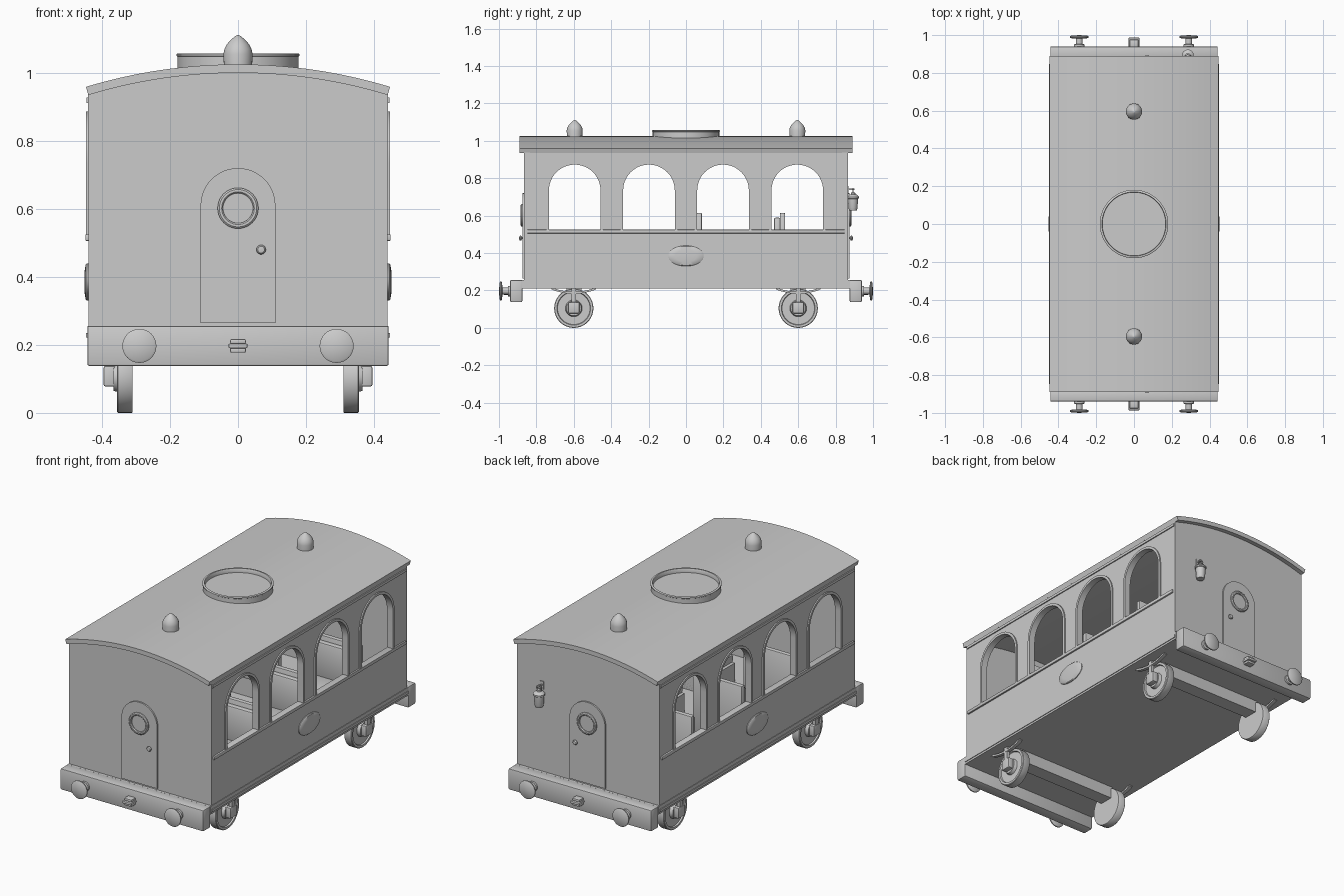
import bpy, bmesh, math
from mathutils import Matrix, Vector

if "Cube" in bpy.data.objects:
    bpy.data.objects.remove(bpy.data.objects["Cube"])

grey = bpy.data.materials.new("plain grey")
grey.diffuse_color = (0.6, 0.6, 0.6, 1)
grey.use_nodes = True
grey.node_tree.nodes["Principled BSDF"].inputs["Base Color"].default_value = grey.diffuse_color
SIDE = Matrix(((0, 0, 1), (1, 0, 0), (0, 1, 0)))   # local xy -> world yz
END = Matrix(((1, 0, 0), (0, 0, -1), (0, 1, 0)))   # local xy -> world xz


def add(name, bm):
    me = bpy.data.meshes.new(name)
    bmesh.ops.recalc_face_normals(bm, faces=bm.faces)
    bm.to_mesh(me)
    bm.free()
    me.materials.append(grey)
    ob = bpy.data.objects.new(name, me)
    bpy.context.collection.objects.link(ob)
    return ob


def box(name, x, y, z, bevel=0):
    """Box from (min, max) pairs."""
    bm = bmesh.new()
    bmesh.ops.create_cube(bm, size=1)
    for v in bm.verts:
        v.co = [(r[0] + r[1]) / 2 + c * (r[1] - r[0]) for r, c in zip((x, y, z), v.co)]
    if bevel:
        bmesh.ops.bevel(bm, geom=bm.edges[:], offset=bevel, segments=2, profile=0.5, affect='EDGES')
    return add(name, bm)


def lathe(name, profile, loc, axis=(0, 0, 1), n=32, scale=(1, 1, 1)):
    """Revolve (radius, height) points about an axis."""
    bm = bmesh.new()
    rings = []
    for r, h in profile:
        if r == 0:
            rings.append([bm.verts.new((0, 0, h))])
        else:
            rings.append([bm.verts.new((r * math.cos(math.tau * i / n), r * math.sin(math.tau * i / n), h))
                          for i in range(n)])
    for a, b in zip(rings, rings[1:]):
        for i in range(n):
            j = (i + 1) % n
            q = [a[i % len(a)], a[j % len(a)], b[j % len(b)], b[i % len(b)]]
            bm.faces.new(list(dict.fromkeys(q)))
    rot = Vector(axis).to_track_quat('Z', 'Y').to_matrix().to_4x4()
    bm.transform(Matrix.Translation(loc) @ Matrix.Diagonal((*scale, 1)) @ rot)
    return add(name, bm)


def plate(name, loops, thick, frame, loc):
    """Flat outline (further loops are holes) extruded symmetrically."""
    cu = bpy.data.curves.new(name, 'CURVE')
    cu.dimensions, cu.fill_mode, cu.extrude = '2D', 'BOTH', thick / 2
    for pts in loops:
        s = cu.splines.new('POLY')
        s.points.add(len(pts) - 1)
        for p, c in zip(s.points, pts):
            p.co = (c[0], c[1], 0, 1)
        s.use_cyclic_u = True
    tmp = bpy.data.objects.new("tmp", cu)
    bpy.context.collection.objects.link(tmp)
    me = bpy.data.meshes.new_from_object(tmp.evaluated_get(bpy.context.evaluated_depsgraph_get()))
    bm = bmesh.new()
    bm.from_mesh(me)
    bpy.data.objects.remove(tmp)
    bpy.data.meshes.remove(me)
    bmesh.ops.remove_doubles(bm, verts=bm.verts, dist=1e-5)
    bm.transform(Matrix.Translation(loc) @ frame.to_4x4())
    return add(name, bm)


def arch(c, r, z0, spring, n=24):
    return [(c - r, z0), (c + r, z0)] + [
        (c + r * math.cos(math.pi * i / n), spring + r * math.sin(math.pi * i / n)) for i in range(n + 1)]


def roof_arc(r, n=32):
    a = math.radians(16.83)
    return [(r * math.sin(a - 2 * a * i / n), r * math.cos(a - 2 * a * i / n) - 0.52) for i in range(n + 1)]


# Roof slab, finials and round vent
plate("roof", [roof_arc(1.545) + roof_arc(1.52)[::-1]], 1.78, END, (0, 0, 0))
for y in (-0.595, 0.595):
    lathe("roof_finial", [(0, 1.01), (0.041, 1.01), (0.043, 1.055), (0.04, 1.07), (0.032, 1.085),
                          (0.02, 1.098), (0.008, 1.108), (0, 1.112)], (0, y, 0))
lathe("roof_vent", [(0, 1.0), (0.178, 1.0), (0.178, 1.048), (0.181, 1.05), (0.181, 1.055), (0.178, 1.057),
                    (0.17, 1.057), (0.168, 1.054), (0.168, 1.034), (0, 1.034)], (0, 0, 0), n=64)

# Floor and sole bar
box("floor", (-0.443, 0.443), (-0.878, 0.878), (0.21, 0.255))
WINDOWS = (-0.595, -0.198, 0.198, 0.595)

for s in (-1, 1):
    # Side wall with four arched openings and their frames
    wall = [(-0.836, 0.255), (0.836, 0.255), (0.836, 0.938), (-0.836, 0.938)]
    plate("side_wall", [wall] + [arch(c, 0.14, 0.52, 0.735) for c in WINDOWS], 0.03, SIDE, (s * 0.425, 0, 0))
    for c in WINDOWS:
        plate("window_frame", [arch(c, 0.152, 0.515, 0.735), arch(c, 0.138, 0.52, 0.735)],
              0.037, SIDE, (s * 0.4285, 0, 0))
    box("window_sill_rail", sorted((s * 0.41, s * 0.449)), (-0.85, 0.85), (0.506, 0.525), 0.003)
    box("eaves_strip", sorted((s * 0.43, s * 0.446)), (-0.86, 0.86), (0.912, 0.927))
    box("sole_strip", sorted((s * 0.43, s * 0.447)), (-0.87, 0.87), (0.221, 0.235))
    # Oval side plaque
    lathe("oval_plaque", [(1, 0), (1, 0.004), (0.93, 0.008), (0.6, 0.011), (0, 0.012)],
          (s * 0.44, 0, 0.385), (s, 0, 0), 40, (1, 0.095, 0.055))

    # End wall, arched door, porthole and knob
    plate("end_wall", [[(-0.44, 0.255), (0.44, 0.255)] + roof_arc(1.522)], 0.03, END, (0, s * 0.85, 0))
    plate("end_door", [arch(0, 0.11, 0.265, 0.61)], 0.012, END, (0, s * 0.868, 0))
    lathe("door_porthole", [(0.06, 0), (0.06, 0.008), (0.055, 0.012), (0.048, 0.012), (0.044, 0.008),
                            (0.044, 0.003), (0, 0.003)], (0, s * 0.872, 0.602), (0, s, 0), 40)
    lathe("door_knob", [(0.006, 0), (0.006, 0.005), (0.012, 0.008), (0.014, 0.013), (0.01, 0.019), (0, 0.021)],
          (0.068, s * 0.872, 0.48), (0, s, 0), 16)

    # Buffer beam with buffers and coupling
    box("buffer_beam", (-0.443, 0.443), sorted((s * 0.875, s * 0.94)), (0.138, 0.256), 0.006)
    for x in (-0.29, 0.29):
        lathe("buffer", [(0.028, 0), (0.028, 0.012), (0.018, 0.014), (0.018, 0.042), (0.046, 0.045),
                         (0.05, 0.048), (0.05, 0.054), (0.044, 0.058), (0, 0.061)],
              (x, s * 0.939, 0.197), (0, s, 0))
    for z, d, w in ((0.184, 0.976, 0.023), (0.197, 0.987, 0.028), (0.21, 0.976, 0.023)):
        box("coupling", (-w, w), sorted((s * 0.93, s * d)), (z - 0.007, z + 0.007), 0.004)

    # Axle beam, wheels, axle boxes and leaf springs
    y = s * 0.6
    box("axle_beam", (-0.32, 0.32), (y - 0.04, y + 0.04), (0.142, 0.212))
    for x in (-1, 1):
        lathe("wheel", [(0, 0), (0.103, 0), (0.105, 0.003), (0.105, 0.043), (0.102, 0.046), (0.09, 0.046),
                        (0.087, 0.038), (0.045, 0.038), (0.04, 0.056), (0, 0.058)],
              (x * 0.31, y, 0.105), (x, 0, 0), 40)
        box("axle_box", sorted((x * 0.36, x * 0.395)), (y - 0.03, y + 0.03), (0.078, 0.138), 0.005)
        box("spring_hanger", sorted((x * 0.374, x * 0.392)), (y - 0.013, y + 0.013), (0.13, 0.212))
        line = [(0.12 * i / 8, 0.182 + 0.024 * (i / 8) ** 2) for i in range(-8, 9)]
        plate("leaf_spring", [line + [(a, b + 0.011) for a, b in line[::-1]]], 0.02, SIDE, (x * 0.383, y, 0))

    # Rows of seats either side of the aisle, facing the front
    for yb in (-0.375, 0.07, 0.515):
        x = sorted((s * 0.1, s * 0.405))
        xi = sorted((s * 0.115, s * 0.39))
        box("seat_base", x, (yb - 0.2, yb + 0.015), (0.25, 0.36))
        box("seat_cushion", xi, (yb - 0.21, yb - 0.01), (0.355, 0.4), 0.01)
        box("seat_back", x, (yb - 0.013, yb + 0.015), (0.25, 0.615), 0.006)
        box("seat_back_pad", xi, (yb - 0.045, yb - 0.01), (0.39, 0.59), 0.01)

# Tail lantern hung on the back wall
lx, ly = 0.285, 0.893
lathe("lantern", [(0, 0.628), (0.021, 0.628), (0.023, 0.637), (0.024, 0.64), (0.027, 0.69), (0.031, 0.693),
                  (0.031, 0.701), (0.02, 0.712), (0.012, 0.714), (0.012, 0.722), (0, 0.725)], (lx, ly, 0), n=16)
bm = bmesh.new()
ring = [(0.016 * math.cos(math.tau * i / 20), 0.016 * math.sin(math.tau * i / 20)) for i in range(20)]
bm.free()
plate("lantern_handle", [ring, [(a * 0.65, b * 0.65) for a, b in ring]], 0.006, END, (lx, ly, 0.732))
box("lantern_hook", (lx - 0.004, lx + 0.004), (0.86, 0.9), (0.736, 0.744))
box("lantern_hook_plate", (lx - 0.01, lx + 0.01), (0.863, 0.87), (0.715, 0.76))

# Smooth shading with sharp edges kept
bpy.ops.object.select_all(action='SELECT')
bpy.context.view_layer.objects.active = bpy.context.collection.objects[0]
bpy.ops.object.shade_smooth_by_angle(angle=math.radians(35))
